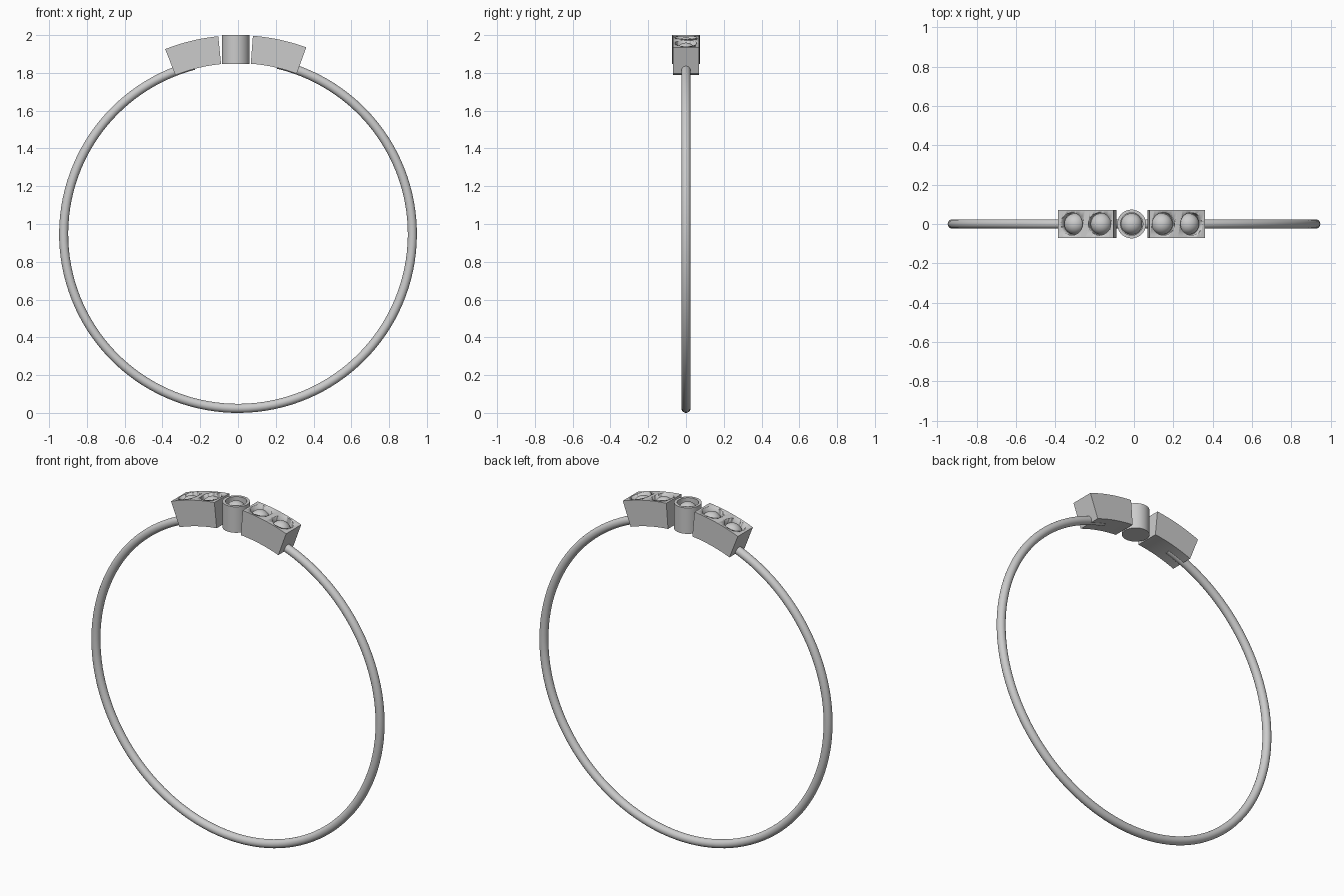
import bpy, bmesh, math
from mathutils import Matrix, Vector

if "Cube" in bpy.data.objects:
    bpy.data.objects.remove(bpy.data.objects["Cube"])

CZ = 0.947            # ring centre height
TILT = -0.7           # setting sits slightly left of the top (degrees)
R_IN, R_OUT, HALF_W = 0.904, 1.052, 0.070
HOLE_R, GEM_R, DEPTH = 0.057, 0.054, 0.058


def polar(deg, r, y=0.0):
    a = math.radians(deg)
    return Vector((r * math.sin(a), y, CZ + r * math.cos(a)))


def finish(name, bm, smooth=True):
    bmesh.ops.recalc_face_normals(bm, faces=bm.faces)
    me = bpy.data.meshes.new(name)
    bm.to_mesh(me)
    bm.free()
    ob = bpy.data.objects.new(name, me)
    bpy.context.collection.objects.link(ob)
    if smooth:
        bpy.ops.object.select_all(action='DESELECT')
        ob.select_set(True)
        bpy.context.view_layer.objects.active = ob
        bpy.ops.object.shade_smooth_by_angle(angle=math.radians(35))
    return ob


def sweep(name, sections):
    """Join closed cross-sections into a capped solid."""
    bm = bmesh.new()
    rings = [[bm.verts.new(p) for p in s] for s in sections]
    n = len(rings[0])
    for a, b in zip(rings, rings[1:]):
        for i in range(n):
            j = (i + 1) % n
            bm.faces.new((a[i], a[j], b[j], b[i]))
    bm.faces.new(rings[0])
    bm.faces.new(rings[-1])
    return finish(name, bm)


def lathe(name, profile, matrix, steps=48):
    bm = bmesh.new()
    vs = [bm.verts.new((r, 0, z)) for r, z in profile]
    es = [bm.edges.new(p) for p in zip(vs, vs[1:])]
    bmesh.ops.spin(bm, geom=vs + es, axis=(0, 0, 1), cent=(0, 0, 0),
                   angle=2 * math.pi, steps=steps)
    bmesh.ops.remove_doubles(bm, verts=bm.verts, dist=1e-5)
    bm.transform(matrix)
    return finish(name, bm)


def gem(name, matrix):
    # domed stone whose crown lies level with the rim
    base = -GEM_R
    prof = [(0, base - 0.01), (GEM_R, base - 0.01)]
    prof += [(GEM_R * math.cos(t), base + GEM_R * math.sin(t))
             for t in (math.pi / 2 * i / 12 for i in range(12))]
    prof.append((0, 0))
    return lathe(name, prof, matrix)


def seat_matrix(deg):
    return Matrix.Translation(polar(deg, R_OUT)) @ Matrix.Rotation(math.radians(deg), 4, 'Y')


# Round wire band, its ends buried in the blocks
R, r = 0.923, 0.024
band = []
for i in range(121):
    d = TILT + 14 + 332 * i / 120
    band.append([polar(d, R + r * math.cos(t), r * math.sin(t))
                 for t in (2 * math.pi * k / 20 for k in range(20))])
sweep("band", band)

# Curved blocks with two stone seats each
for side, s in (("left", -1), ("right", 1)):
    sections = []
    for i in range(13):
        d = TILT + s * (5.0 + 15.8 * i / 12)
        sections.append([polar(d, R_IN, -HALF_W), polar(d, R_OUT, -HALF_W),
                         polar(d, R_OUT, HALF_W), polar(d, R_IN, HALF_W)])
    block = sweep(side + "_block", sections)
    for k, off in enumerate((8.9, 16.8)):
        m = seat_matrix(TILT + s * off)
        cutter = lathe(f"{side}_seat_cutter_{k + 1}",
                       [(0, -DEPTH), (HOLE_R, -DEPTH), (HOLE_R, 0.03), (0, 0.03)], m)
        cutter.hide_render = True
        cutter.hide_set(True)
        mod = block.modifiers.new("seat", 'BOOLEAN')
        mod.operation = 'DIFFERENCE'
        mod.solver = 'EXACT'
        mod.object = cutter
        gem(f"{side}_stone_{k + 1}", m)

# Centre cup and its stone
m = Matrix.Translation((-0.012, 0, 2.0))
lathe("centre_cup", [(0, -0.152), (0.073, -0.152), (0.073, 0), (HOLE_R, 0),
                     (HOLE_R, -DEPTH), (0, -DEPTH)], m)
gem("centre_stone", m)
